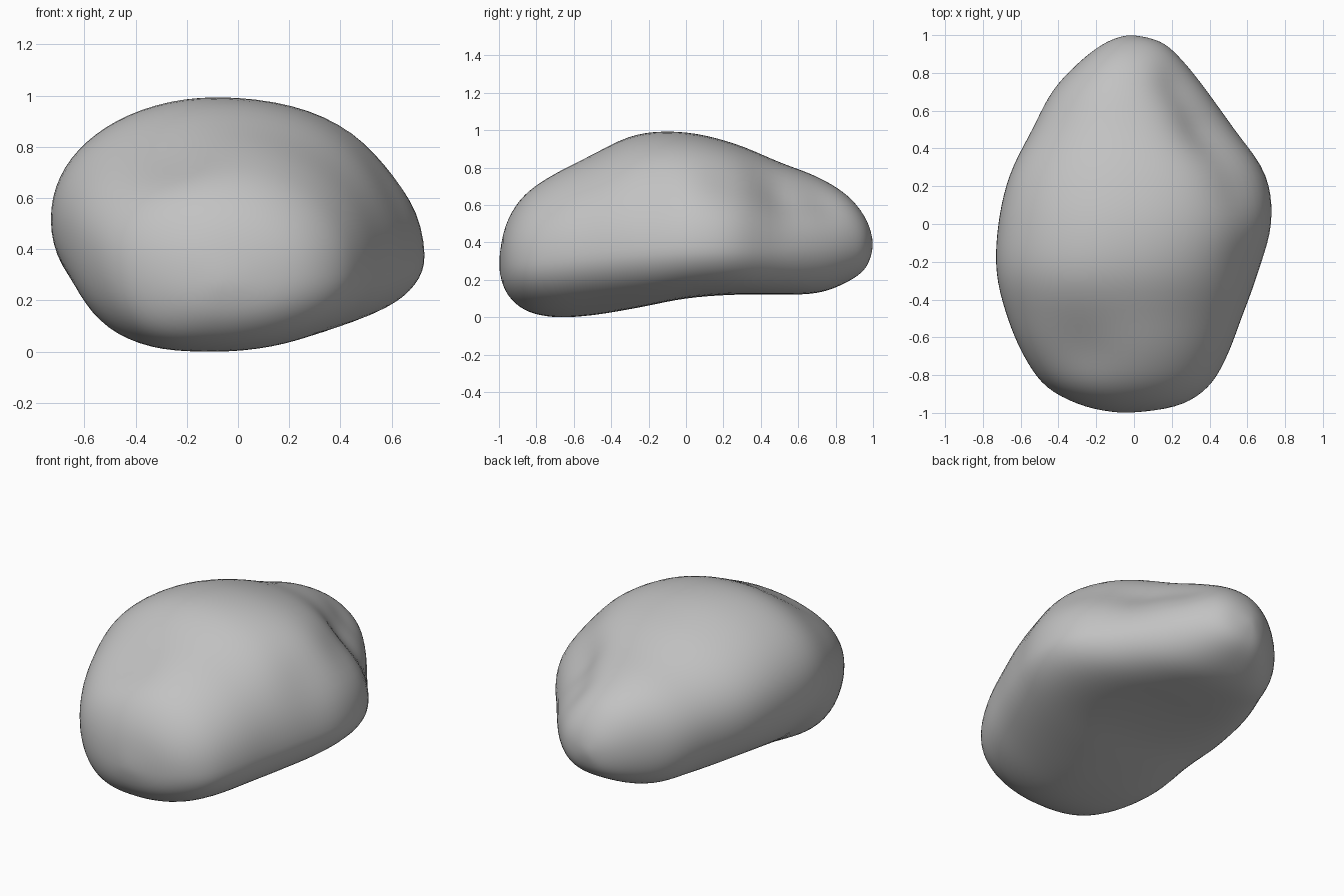
import bpy, bmesh, math
from mathutils import Vector

cube = bpy.data.objects.get("Cube")
if cube:
    bpy.data.objects.remove(cube, do_unlink=True)

# Outline at even angles from front tip to back tip, in hundredths
LEFT = [-5, -26, -46, -58, -67, -73, -72, -66, -54, -43, -28, -14, -2]
RIGHT = [-5, 22, 39, 49, 57, 66, 73, 70, 54, 39, 26, 14, -2]
BASE = [28, 14, 4, 0, 1, 5, 10, 12, 12, 13, 19, 27, 39]
CREST = [28, 49, 66, 78, 88, 98, 99, 93, 83, 75, 65, 52, 39]
LEFT_MID = [28, 30, 35, 42, 47, 51, 51, 50, 46, 42, 40, 39, 39]
RIGHT_MID = [28, 30, 30, 32, 34, 36, 37, 37, 37, 38, 39, 39, 39]
# Squareness of the underside, front to back
LEFT_POWER = [220, 260, 270, 250, 270, 270, 240]
RIGHT_POWER = [220, 210, 230, 310, 290, 240, 220]

# Hollows: centre, radius, depth
HOLLOWS = [((.24, .72, .62), .16, .045), ((.39, .48, .64), .19, .085),
           ((.52, .2, .68), .17, .05), ((-.27, -.66, .74), .22, .045),
           ((-.6, -.25, .22), .16, .03), ((.57, -.15, .65), .2, .025)]
RINGS, SIDES = 60, 72


def sample(values, t):
    """Smooth curve through evenly spaced values."""
    f = t * (len(values) - 1)
    i = min(int(f), len(values) - 2)
    u = f - i
    p = [values[min(max(i + k, 0), len(values) - 1)] for k in (-1, 0, 1, 2)]
    m, n = (p[2] - p[0]) / 2, (p[3] - p[1]) / 2
    d = p[2] - p[1]
    return (p[1] + u * m + u * u * (3 * d - 2 * m - n)
            + u ** 3 * (m + n - 2 * d)) / 100


def surface_point(t, a):
    """Rounded cross-section with unequal quarters, then hollowed."""
    left, right, base, crest, lm, rm = (
        sample(v, t) for v in (LEFT, RIGHT, BASE, CREST, LEFT_MID, RIGHT_MID))
    mid = .55 * left + .45 * right
    c, s = math.cos(a), math.sin(a)
    # Flatter underside than top
    under = sample(RIGHT_POWER if c > 0 else LEFT_POWER, t)
    power = 2 / (2.1 - (under - 2.1) * min(s, 0))
    px = math.copysign(abs(c) ** power, c)
    pz = math.copysign(abs(s) ** power, s)
    x = mid + px * (right - mid if c > 0 else mid - left)
    blend = (px + 1) / 2
    waist = lm * (1 - blend) + rm * blend
    z = waist + pz * (crest - waist if s > 0 else waist - base)
    p = Vector((x, -math.cos(math.pi * t), z))
    inward = Vector((mid, p.y * .8, (lm + rm) / 2)) - p
    if inward.length > 0:
        inward.normalize()
    push = sum(d * math.exp(-((p - Vector(q)).length / r) ** 2)
               for q, r, d in HOLLOWS)
    return p + inward * push


# Boulder skin
bm = bmesh.new()
rings = [[bm.verts.new(surface_point(i / RINGS, 2 * math.pi * j / SIDES))
          for j in range(SIDES)] for i in range(1, RINGS)]
for a, b in zip(rings, rings[1:]):
    for j in range(SIDES):
        k = (j + 1) % SIDES
        bm.faces.new((a[j], a[k], b[k], b[j]))
for ring, t in ((rings[0], 0), (rings[-1], 1)):
    tip = bm.verts.new(surface_point(t, 0))
    for j in range(SIDES):
        bm.faces.new((tip, ring[j], ring[(j + 1) % SIDES]))
for _ in range(3):
    bmesh.ops.smooth_vert(bm, verts=bm.verts, factor=.5,
                          use_axis_x=True, use_axis_y=True, use_axis_z=True)
bmesh.ops.recalc_face_normals(bm, faces=bm.faces)
mesh = bpy.data.meshes.new("boulder")
bm.to_mesh(mesh)
bm.free()
mesh.shade_smooth()
boulder = bpy.data.objects.new("boulder", mesh)
bpy.context.collection.objects.link(boulder)

# Stone colour
stone = bpy.data.materials.new("stone_grey")
stone.use_nodes = True
grey = (.54, .54, .54, 1)
stone.diffuse_color = grey
stone.node_tree.nodes["Principled BSDF"].inputs["Base Color"].default_value = grey
mesh.materials.append(stone)
